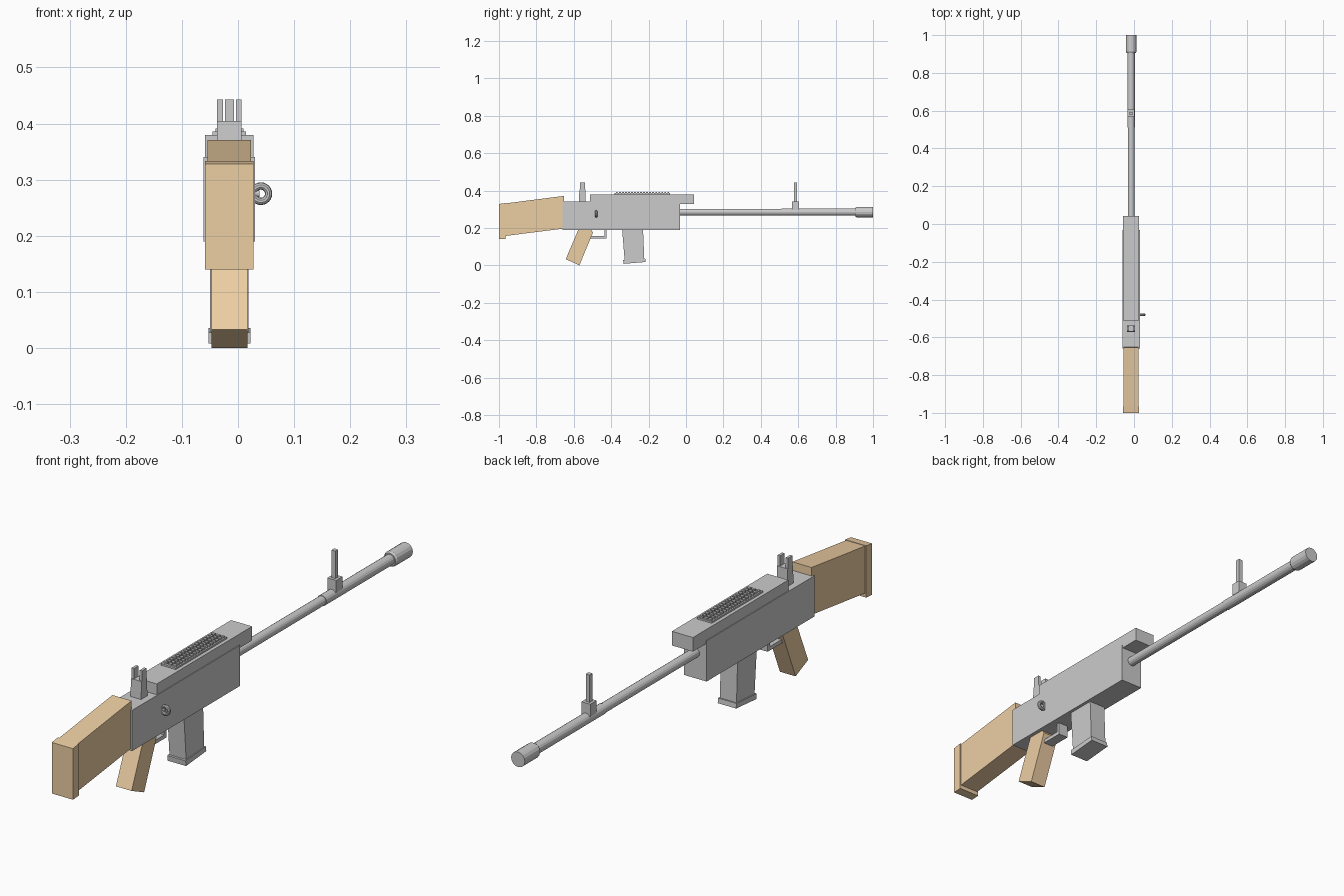
import bpy, bmesh, math
from mathutils import Matrix

if "Cube" in bpy.data.objects:
    bpy.data.objects.remove(bpy.data.objects["Cube"])

CX = -0.0155  # centre plane of the body

tan = bpy.data.materials.new("tan_wood")
tan.diffuse_color = (0.85, 0.62, 0.37, 1)
tan.use_nodes = True
tan.node_tree.nodes["Principled BSDF"].inputs["Base Color"].default_value = tan.diffuse_color


def finish(name, bm, mat=None):
    bmesh.ops.recalc_face_normals(bm, faces=bm.faces)
    me = bpy.data.meshes.new(name)
    bm.to_mesh(me)
    bm.free()
    ob = bpy.data.objects.new(name, me)
    bpy.context.collection.objects.link(ob)
    if mat:
        me.materials.append(mat)
    return ob


def slab(name, pts, width, mat=None, cx=CX):
    """Extrude a (y, z) profile across x."""
    bm = bmesh.new()
    a = [bm.verts.new((cx - width / 2, y, z)) for y, z in pts]
    b = [bm.verts.new((cx + width / 2, y, z)) for y, z in pts]
    bm.faces.new(a)
    bm.faces.new(b)
    n = len(pts)
    for i in range(n):
        j = (i + 1) % n
        bm.faces.new((a[i], a[j], b[j], b[i]))
    return finish(name, bm, mat)


def box(name, y0, y1, z0, z1, width, mat=None, cx=CX):
    return slab(name, [(y0, z0), (y1, z0), (y1, z1), (y0, z1)], width, mat, cx)


def lathe(name, profile, z, sides=16):
    """Turn a (y, radius) profile about the y axis, with capped ends."""
    bm = bmesh.new()
    rings = []
    for y, r in profile:
        rings.append([bm.verts.new((CX + r * math.cos(t), y, z + r * math.sin(t)))
                      for t in (2 * math.pi * i / sides for i in range(sides))])
    for p, q in zip(rings, rings[1:]):
        for i in range(sides):
            j = (i + 1) % sides
            bm.faces.new((p[i], p[j], q[j], q[i]))
    bm.faces.new(rings[0])
    bm.faces.new(rings[-1])
    return finish(name, bm)


# Receiver and top cover
box("receiver", -0.66, -0.032, 0.19, 0.34, 0.092)
box("top_cover", -0.512, 0.043, 0.328, 0.38, 0.086)

# Ribbed top plate
box("top_plate", -0.383, -0.085, 0.375, 0.386, 0.06)
for i in range(18):
    y = -0.375 + i * 0.0162
    for side in (-1, 0, 1):
        box("plate_rib", y, y + 0.010, 0.383, 0.391, 0.014, cx=CX + side * 0.018)

# Barrel and muzzle
lathe("barrel", [(-0.05, 0.0175), (0.51, 0.0175), (0.51, 0.0195), (0.91, 0.0195)], 0.285)
lathe("muzzle", [(0.905, 0.024), (0.912, 0.028), (1.0, 0.028)], 0.285)

# Front sight
box("front_sight_base", 0.568, 0.605, 0.295, 0.342, 0.036)
box("front_sight_post", 0.578, 0.594, 0.34, 0.443, 0.016)

# Rear sight
slab("rear_sight_base", [(-0.573, 0.335), (-0.536, 0.335), (-0.538, 0.405), (-0.57, 0.405)], 0.043)
for side in (-1, 1):
    box("rear_sight_prong", -0.567, -0.541, 0.40, 0.443, 0.010, cx=CX + side * 0.0165)

# Stock and butt plate
slab("stock", [(-0.967, 0.157), (-0.65, 0.197), (-0.653, 0.371), (-0.967, 0.331)], 0.078, tan)
slab("butt_plate", [(-1.0, 0.14), (-0.965, 0.142), (-0.965, 0.333), (-1.0, 0.328)], 0.086, tan)

# Grip
slab("grip", [(-0.643, 0.033), (-0.57, 0.0), (-0.497, 0.176), (-0.515, 0.2), (-0.572, 0.2)], 0.064, tan)

# Trigger guard
slab("trigger_guard", [(-0.52, 0.143), (-0.424, 0.143), (-0.424, 0.195), (-0.437, 0.195),
                       (-0.437, 0.157), (-0.52, 0.157)], 0.04)

# Magazine and its floor plate
slab("magazine", [(-0.328, 0.025), (-0.223, 0.031), (-0.23, 0.2), (-0.342, 0.2)], 0.068)
slab("magazine_floor", [(-0.334, 0.008), (-0.216, 0.018), (-0.218, 0.036), (-0.336, 0.028)], 0.075)

# Ring handle on the right side, with its stub
bpy.ops.mesh.primitive_torus_add(major_segments=24, minor_segments=10, major_radius=0.0137,
                                 minor_radius=0.0065, location=(0.0408, -0.48, 0.275),
                                 rotation=(math.pi / 2, 0, 0))
bpy.context.object.name = "ring_handle"
bpy.ops.object.shade_smooth_by_angle()
bm = bmesh.new()
bmesh.ops.create_cone(bm, cap_ends=True, segments=12, radius1=0.006, radius2=0.006, depth=0.02,
                      matrix=Matrix.Translation((0.028, -0.48, 0.275)) @ Matrix.Rotation(math.pi / 2, 4, 'Y'))
finish("handle_stub", bm)
